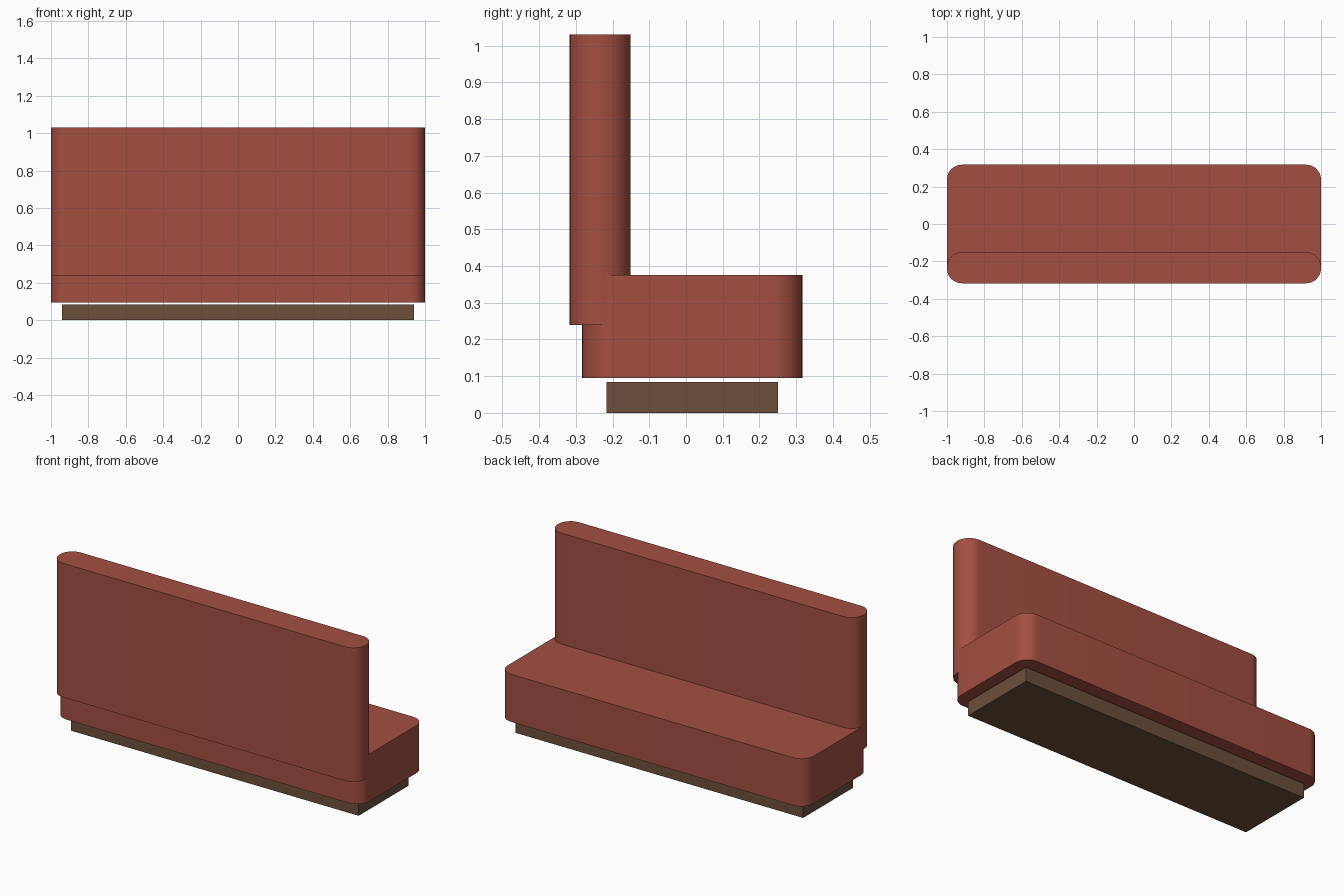
import bpy, bmesh, math

if "Cube" in bpy.data.objects:
    bpy.data.objects.remove(bpy.data.objects["Cube"])

def material(name, color):
    m = bpy.data.materials.new(name)
    m.diffuse_color = color
    m.use_nodes = True
    m.node_tree.nodes["Principled BSDF"].inputs["Base Color"].default_value = m.diffuse_color
    return m

red = material("red_upholstery", (0.37, 0.078, 0.053, 1))
brown = material("brown_plinth", (0.15, 0.08, 0.045, 1))

def block(name, lo, hi, mat, radius=0):
    """Box between two corners, with optional rounded vertical edges."""
    bm = bmesh.new()
    bmesh.ops.create_cube(bm, size=1)
    for v in bm.verts:
        v.co = [lo[i] + (v.co[i] + 0.5) * (hi[i] - lo[i]) for i in range(3)]
    if radius:
        upright = [e for e in bm.edges
                   if abs(e.verts[0].co.z - e.verts[1].co.z) > 1e-4]
        bmesh.ops.bevel(bm, geom=upright, offset=radius, segments=10,
                        profile=0.5, affect='EDGES')
    mesh = bpy.data.meshes.new(name)
    bm.to_mesh(mesh)
    bm.free()
    mesh.materials.append(mat)
    ob = bpy.data.objects.new(name, mesh)
    bpy.context.collection.objects.link(ob)
    if radius:
        bpy.ops.object.select_all(action='DESELECT')
        ob.select_set(True)
        bpy.context.view_layer.objects.active = ob
        bpy.ops.object.shade_smooth_by_angle(angle=math.radians(30))
    return ob

# Recessed plinth, padded seat and tall backrest
block("plinth", (-0.94, -0.217, 0), (0.94, 0.25, 0.084), brown)
block("seat", (-1, -0.283, 0.095), (1, 0.317, 0.376), red, 0.08)
block("backrest", (-1, -0.317, 0.24), (1, -0.151, 1.031), red, 0.08)
